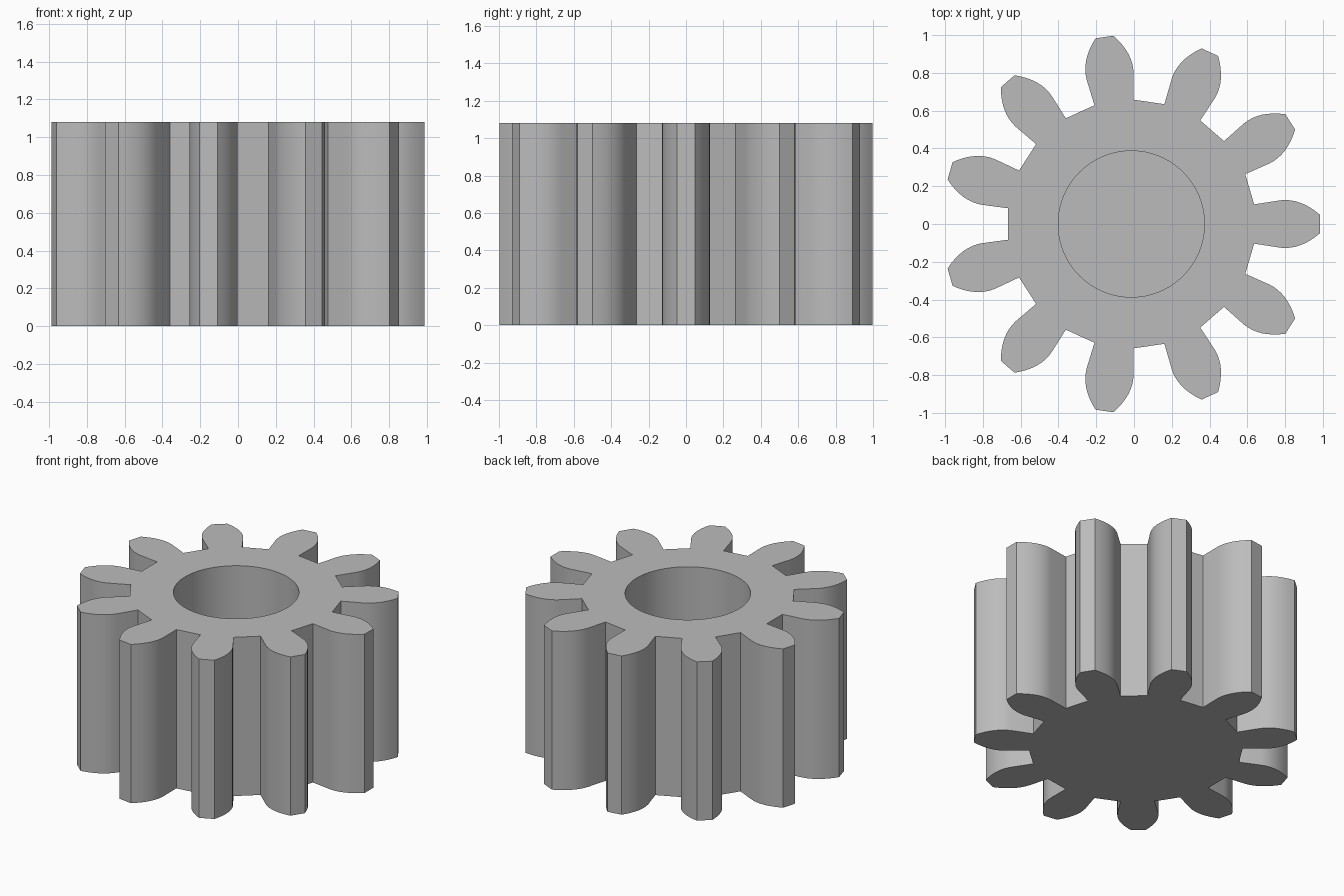
import bpy, bmesh, math
from mathutils import Vector, Matrix

cube = bpy.data.objects.get("Cube")
if cube:
    bpy.data.objects.remove(cube, do_unlink=True)

TEETH = 11
HEIGHT = 1.08
CENTRE_X = -0.014
BORE_RADIUS = 0.387
BORE_FLOOR = 0.2

steel = bpy.data.materials.new("grey_steel")
steel.use_nodes = True
grey = (0.5, 0.5, 0.5, 1)
steel.diffuse_color = grey
steel.node_tree.nodes["Principled BSDF"].inputs["Base Color"].default_value = grey


def tooth_profile(steps=8):
    """One tooth pointing along +x: straight root flank, then a rounded crown."""
    upper = [Vector((0.65, 0.104, 0))]
    for i in range(steps + 1):
        x = 0.79 + 0.21 * i / steps
        upper.append(Vector((x, 0.127 - 2.31 * (x - 0.815) ** 2, 0)))
    lower = [Vector((p.x, -p.y, 0)) for p in upper]
    return lower + upper[::-1]


# Gear body: repeat the tooth around the axis and extrude the outline
bm = bmesh.new()
outline = []
for i in range(TEETH):
    turn = Matrix.Rotation(math.tau * i / TEETH, 3, "Z")
    outline += [bm.verts.new(turn @ p) for p in tooth_profile()]
base = bm.faces.new(outline)
top = bmesh.ops.extrude_face_region(bm, geom=[base], use_keep_orig=True)
bmesh.ops.translate(bm, vec=(0, 0, HEIGHT),
                    verts=[g for g in top["geom"] if isinstance(g, bmesh.types.BMVert)])
bmesh.ops.recalc_face_normals(bm, faces=bm.faces)
mesh = bpy.data.meshes.new("gear_body")
bm.to_mesh(mesh)
bm.free()
gear = bpy.data.objects.new("gear_body", mesh)
gear.location.x = CENTRE_X
bpy.context.collection.objects.link(gear)
mesh.materials.append(steel)

# Blind bore, open at the top
bpy.ops.mesh.primitive_cylinder_add(vertices=96, radius=BORE_RADIUS, depth=HEIGHT,
                                    location=(CENTRE_X, 0, BORE_FLOOR + HEIGHT / 2))
cutter = bpy.context.object
cutter.name = "bore_cutter"
cutter.hide_render = True
cutter.data.materials.append(steel)

bore = gear.modifiers.new("bore", "BOOLEAN")
bore.operation = "DIFFERENCE"
bore.solver = "EXACT"
bore.object = cutter

bpy.ops.object.select_all(action="DESELECT")
gear.select_set(True)
bpy.context.view_layer.objects.active = gear
bpy.ops.object.modifier_apply(modifier=bore.name)
bpy.data.objects.remove(cutter, do_unlink=True)

# Smooth crowns and bore, crisp rims and roots
bpy.ops.object.shade_smooth_by_angle(angle=math.radians(30))
